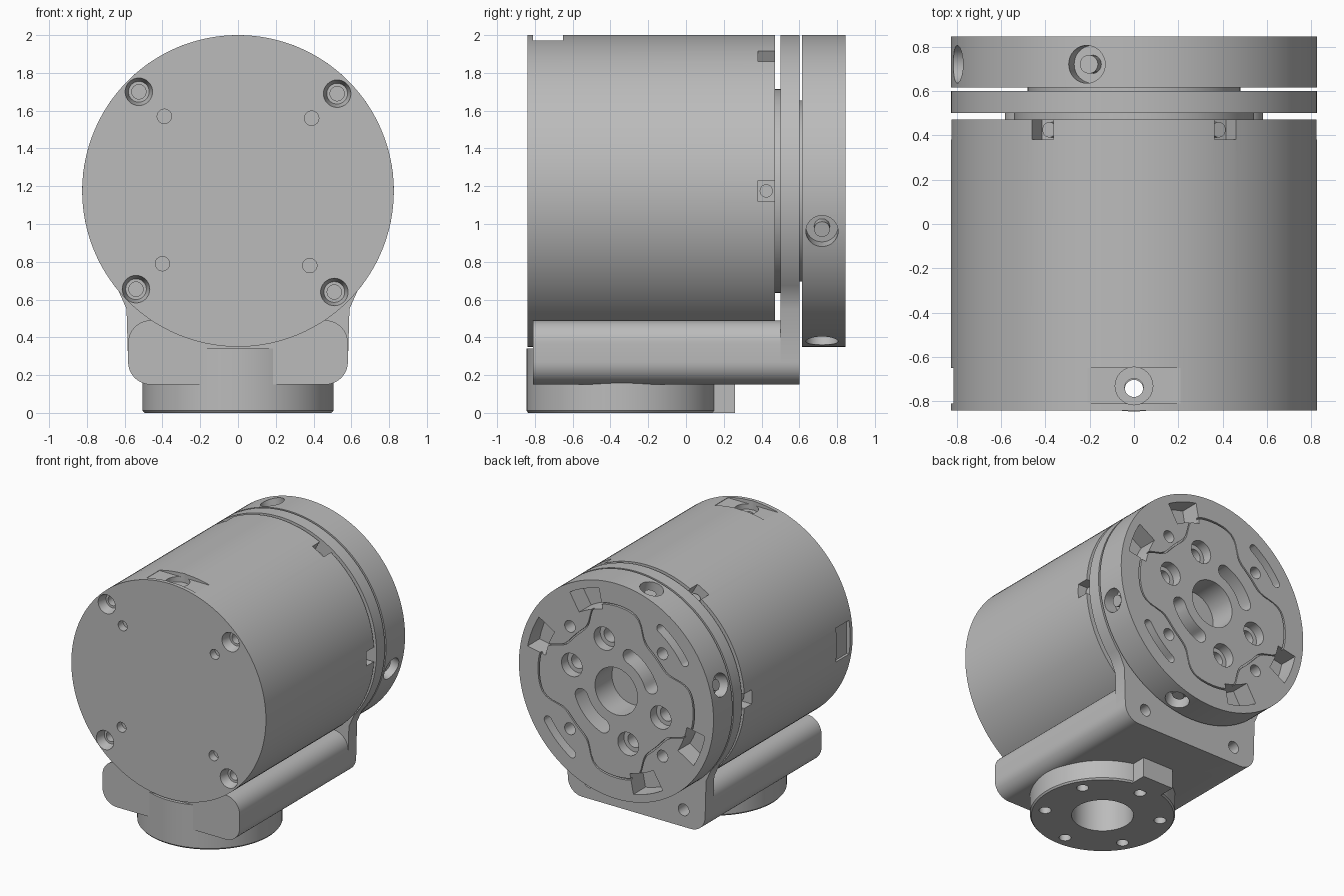
import bpy, bmesh
from math import sin, cos, pi, radians, tanh
from mathutils import Matrix

if "Cube" in bpy.data.objects:
    bpy.data.objects.remove(bpy.data.objects["Cube"], do_unlink=True)

grey = bpy.data.materials.new("machined_grey")
grey.use_nodes = True
GREY = (0.5, 0.5, 0.5, 1)
grey.diffuse_color = GREY
grey.node_tree.nodes["Principled BSDF"].inputs["Base Color"].default_value = GREY

AXIS = 1.175   # height of the barrel axis
R = 0.825      # barrel radius


def circle(r, u=0, v=0, n=32):
    return [(u + r * cos(2 * pi * i / n), v + r * sin(2 * pi * i / n)) for i in range(n)]


def box(u0, u1, v0, v1):
    return [(u0, v0), (u1, v0), (u1, v1), (u0, v1)]


def arc(r, a0, a1, n=12, u=0, v=0):
    angles = [radians(a0 + (a1 - a0) * i / n) for i in range(n + 1)]
    return [(u + r * cos(a), v + r * sin(a)) for a in angles]


def sector(r0, r1, mid, half):
    pts = arc(r1, mid - half, mid + half) + arc(r0, mid + half, mid - half)
    return [(u, v + AXIS) for u, v in pts]


def slot(r, w, mid, half):
    """Curved slot with round ends."""
    ends = [(r * cos(radians(a)), r * sin(radians(a))) for a in (mid + half, mid - half)]
    pts = arc(r + w, mid - half, mid + half)
    pts += arc(w, mid + half, mid + half + 180, 10, *ends[0])[1:-1]
    pts += arc(r - w, mid + half, mid - half)
    pts += arc(w, mid - half + 180, mid - half + 360, 10, *ends[1])[1:-1]
    return [(u, v + AXIS) for u, v in pts]


def prism(name, pts, a, b, axis="Y", matrix=None, taper=None):
    """Extrude a profile from a to b along Y (profile in xz) or Z (profile in xy)."""
    bm = bmesh.new()
    rings = []
    for d, ring in ((a, pts), (b, taper or pts)):
        rings.append([bm.verts.new((u, d, v) if axis == "Y" else (u, v, d)) for u, v in ring])
    n = len(pts)
    bm.faces.new(rings[0])
    bm.faces.new(rings[1])
    for i in range(n):
        j = (i + 1) % n
        bm.faces.new((rings[0][i], rings[0][j], rings[1][j], rings[1][i]))
    bmesh.ops.recalc_face_normals(bm, faces=bm.faces)
    if matrix:
        bm.transform(matrix)
    mesh = bpy.data.meshes.new(name)
    bm.to_mesh(mesh)
    bm.free()
    mesh.materials.append(grey)
    obj = bpy.data.objects.new(name, mesh)
    bpy.context.collection.objects.link(obj)
    return obj


def disc(name, r, a, b, u=0, v=AXIS, n=32):
    return prism(name, circle(r, u, v, n), a, b)


def radial(angle):
    """Turn the z axis to point outward from the barrel axis at an angle from +x."""
    return Matrix.Translation((0, 0, AXIS)) @ Matrix.Rotation(radians(90 - angle), 4, "Y")


def cut(target, *cutters):
    bpy.context.view_layer.objects.active = target
    for c in cutters:
        mod = target.modifiers.new("cut", "BOOLEAN")
        mod.operation, mod.solver, mod.object = "DIFFERENCE", "EXACT", c
        bpy.ops.object.modifier_apply(modifier=mod.name)
        bpy.data.objects.remove(c, do_unlink=True)


# Main barrel
barrel = disc("barrel", R, -0.84, 0.47, n=128)
screws = [(-0.525, 1.70), (0.525, 1.69), (-0.54, 0.655), (0.51, 0.64)]
pins = [(-0.39, 1.57), (0.39, 1.56), (-0.40, 0.79), (0.38, 0.78)]
for x, z in screws:
    cone = prism("c", circle(0.078, x, z), -0.86, -0.77, taper=circle(0.055, x, z))
    cut(barrel, cone, disc("c", 0.038, -0.8, -0.65, x, z))
for x, z in pins:
    cut(barrel, disc("c", 0.038, -0.9, -0.78, x, z))

# Shallow windows on the top and on the right side of the barrel
for angle, half in ((90, 0.21), (180, 0.13)):
    cut(barrel, prism("c", box(-half, half, -0.81, -0.65), R - 0.03, 1, "Z", radial(angle)))
cut(barrel, prism("c", circle(0.085, 0, -0.73), 1.93, 2.1, "Z"))

# Clamp screw notches around the rear rim
for k in range(6):
    m = radial(60 * k)
    cut(barrel, prism("c", box(-0.055, 0.055, 0.38, 0.6), R - 0.09, 1, "Z", m))
    prism("notch_screw_%d" % k, circle(0.035, 0, 0.425, 20), R - 0.1, R - 0.06, "Z", m)

# Necks in the gaps between barrel, flange and output ring
disc("front_neck", 0.54, 0.45, 0.52, n=64)
disc("rear_neck", 0.48, 0.58, 0.64, n=64)


# Saddle block and rear flange share rounded lower corners
def rounded_rect(hw, z0, z1, r):
    x, lo, hi = hw - r, z0 + r, z1 - r
    return (arc(r, 0, 90, 10, x, hi) + arc(r, 90, 180, 10, -x, hi)
            + arc(r, 180, 270, 10, -x, lo) + arc(r, 270, 360, 10, x, lo))


saddle = prism("saddle_block", rounded_rect(0.582, 0.15, 0.49, 0.12), -0.81, 0.55)
top_arc = [(u, v + AXIS) for u, v in arc(R, -40, 220, 100)]
foot = arc(0.12, 180, 270, 10, -0.462, 0.27) + arc(0.12, 270, 360, 10, 0.462, 0.27)
flange = prism("rear_flange", top_arc + [(-0.59, 0.55)] + foot + [(0.59, 0.55)], 0.50, 0.60)
for s in (-1, 1):
    cut(flange, disc("c", 0.045, 0.45, 0.7, s * 0.40, 0.28))
    cut(saddle, disc("c", 0.045, 0.45, 0.7, s * 0.40, 0.28))

# Round mounting foot with bolt circle and locating tab
FY = -0.34
rim = circle(0.505, 0, FY, 96)
base = prism("mounting_foot", rim, 0.012, 0.34, "Z")
chamfer = prism("foot_chamfer", circle(0.495, 0, FY, 96), 0, 0.012, "Z", taper=rim)
tab = prism("foot_tab", box(-0.13, 0.13, 0.1, 0.26), 0, 0.16, "Z")
bolts = [(0.405 * cos(radians(a)), FY + 0.405 * sin(radians(a))) for a in range(30, 390, 60)]
for part in (base, chamfer):
    cut(part, prism("c", circle(0.215, 0, FY, 48), -0.1, 0.25, "Z"))
    for x, y in bolts:
        cut(part, prism("c", circle(0.042, x, y, 24), -0.1, 0.25, "Z"))
cut(saddle, prism("c", circle(0.215, 0, FY, 48), -0.1, 0.25, "Z"))

# Sight hole running down through barrel, saddle and foot
for part in (barrel, saddle, base):
    cut(part, prism("c", circle(0.042, 0, -0.738, 24), -0.1, 2.2, "Z"))

# Output ring
F = 0.845
ring = disc("output_ring", R, 0.615, F, n=128)
cut(ring, disc("c", 0.18, 0.63, 0.9, n=48))
for a in (15, 75, 195, 255):
    x, z = 0.39 * cos(radians(a)), AXIS + 0.39 * sin(radians(a))
    cut(ring, disc("c", 0.088, 0.77, 0.9, x, z), disc("c", 0.055, 0.65, 0.9, x, z))
for a in (45, 135, 225, 315):
    x, z = 0.555 * cos(radians(a)), AXIS + 0.555 * sin(radians(a))
    cut(ring, disc("c", 0.045, 0.74, 0.9, x, z))
for a in (135, 315):
    cut(ring, prism("c", slot(0.315, 0.055, a, 24), 0.7, 0.9),
        prism("c", slot(0.69, 0.032, a, 12), 0.74, 0.9))
for a in (21, 69, 201, 249):
    cut(ring, prism("c", sector(0.61, 0.765, a, 10), 0.70, 0.9))


# Fine lobed groove on the output face
def lobes(grow):
    pts = []
    for i in range(120):
        a = 2 * pi * i / 120
        r = 0.57 + 0.09 * tanh(2.2 * cos(4 * a)) + grow
        pts.append((r * cos(a), AXIS + r * sin(a)))
    return pts


groove = prism("c", lobes(0.006), F - 0.02, 0.9)
cut(groove, prism("c", lobes(-0.006), F - 0.05, 1.0))
cut(ring, groove)

# Radial lock screws in the output ring
for k, a in enumerate((105, 165, 285, 345)):
    cut(ring, prism("c", circle(0.085, 0, 0.72), R - 0.1, 1, "Z", radial(a)))
    prism("lock_screw_%d" % k, circle(0.042, 0, 0.72, 20), R - 0.12, R - 0.04, "Z", radial(a))

# Smooth round surfaces, keep edges crisp
bpy.ops.object.select_all(action="DESELECT")
for obj in bpy.context.collection.objects:
    if obj.type == "MESH" and grey.name in obj.data.materials:
        obj.select_set(True)
        bpy.context.view_layer.objects.active = obj
bpy.ops.object.shade_smooth_by_angle(angle=radians(30))
